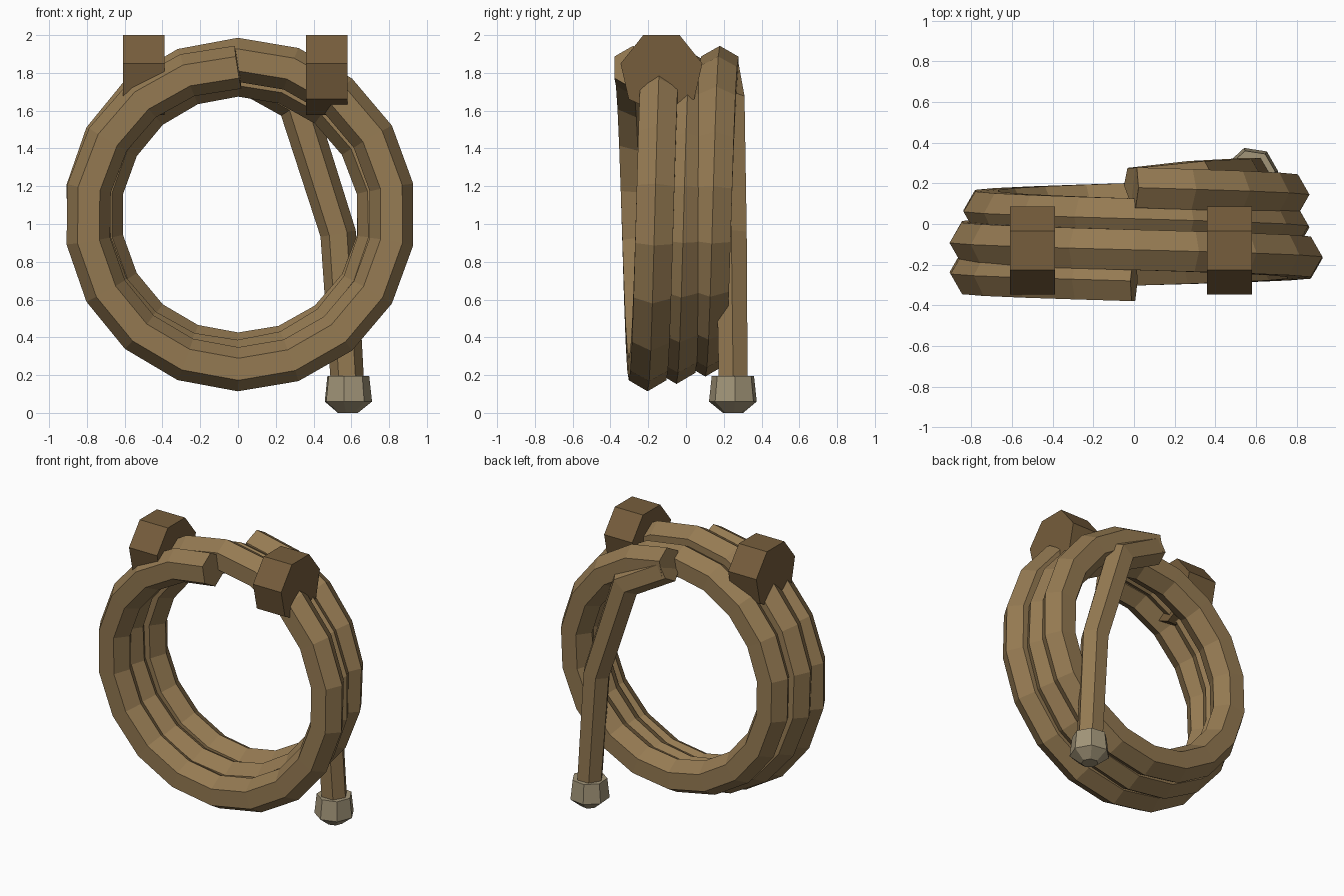
import bpy, bmesh
from math import sin, cos, pi, tau
from mathutils import Vector

if "Cube" in bpy.data.objects:
    bpy.data.objects.remove(bpy.data.objects["Cube"])


def material(name, rgb):
    m = bpy.data.materials.new(name)
    m.diffuse_color = (*rgb, 1)
    m.use_nodes = True
    m.node_tree.nodes["Principled BSDF"].inputs["Base Color"].default_value = m.diffuse_color
    return m


def skin(name, rings, mat):
    """Closed, flat-shaded solid through a row of equal rings."""
    bm = bmesh.new()
    loops = [[bm.verts.new(p) for p in ring] for ring in rings]
    n = len(loops[0])
    for a, b in zip(loops, loops[1:]):
        for i in range(n):
            j = (i + 1) % n
            bm.faces.new((a[i], a[j], b[j], b[i]))
    bm.faces.new(loops[0])
    bm.faces.new(loops[-1])
    bmesh.ops.recalc_face_normals(bm, faces=bm.faces)
    me = bpy.data.meshes.new(name)
    bm.to_mesh(me)
    bm.free()
    me.materials.append(mat)
    ob = bpy.data.objects.new(name, me)
    bpy.context.collection.objects.link(ob)
    return ob


def tube(name, path, radii, mat, sides=6):
    """Six-sided tube with mitred bends, lying roughly in the xz plane."""
    pts = [Vector(p) for p in path]
    rings = []
    for i, p in enumerate(pts):
        d_in = (p - pts[i - 1]).normalized() if i else (pts[1] - p).normalized()
        d_out = (pts[i + 1] - p).normalized() if i < len(pts) - 1 else d_in
        t = (d_in + d_out).normalized()
        v = Vector((0, 1, 0))
        v = (v - t * v.dot(t)).normalized()
        u = v.cross(t) / t.dot(d_in)
        r = radii[i]
        rings.append([p + u * r * cos(tau * k / sides) + v * r * sin(tau * k / sides)
                      for k in range(sides)])
    return skin(name, rings, mat)


rope = material("rope_tan", (0.30, 0.195, 0.085))
wood = material("peg_brown", (0.18, 0.11, 0.045))
metal = material("tip_grey", (0.36, 0.30, 0.19))

# Coil: three turns whose radius swells, then shrinks
SEG, TURNS = 18, 3
path = []
for i in range(SEG * TURNS + 1):
    t = i / SEG
    R = 0.78 + 0.045 * sin(tau * t / TURNS)
    path.append((-R * sin(tau * t), -0.28 + 0.153 * t, 1.05 + R * cos(tau * t)))
tube("coil", path, [0.115] * len(path), rope)

# Hanging tail
tube("tail", [(0, 0.19, 1.815), (0.31, 0.225, 1.64), (0.53, 0.24, 0.95), (0.58, 0.25, 0.15)],
     [0.1, 0.098, 0.094, 0.088], rope)

# Seven-sided tip at the end of the tail
skin("tail_tip", [[(0.58 + r * cos(0.07 + tau * k / 7), 0.25 + r * sin(0.07 + tau * k / 7), z)
                   for k in range(7)]
                  for r, z in ((0.055, 0), (0.13, 0.06), (0.115, 0.195))], metal)

# Two seven-sided pegs across the top of the coil
for name, x0, x1 in (("left_peg", -0.61, -0.39), ("right_peg", 0.36, 0.58)):
    skin(name, [[(x, -0.13 + 0.222 * cos(-pi / 2 + tau * k / 7),
                  1.80 + 0.222 * sin(-pi / 2 + tau * k / 7)) for k in range(7)]
                for x in (x0, x1)], wood)
